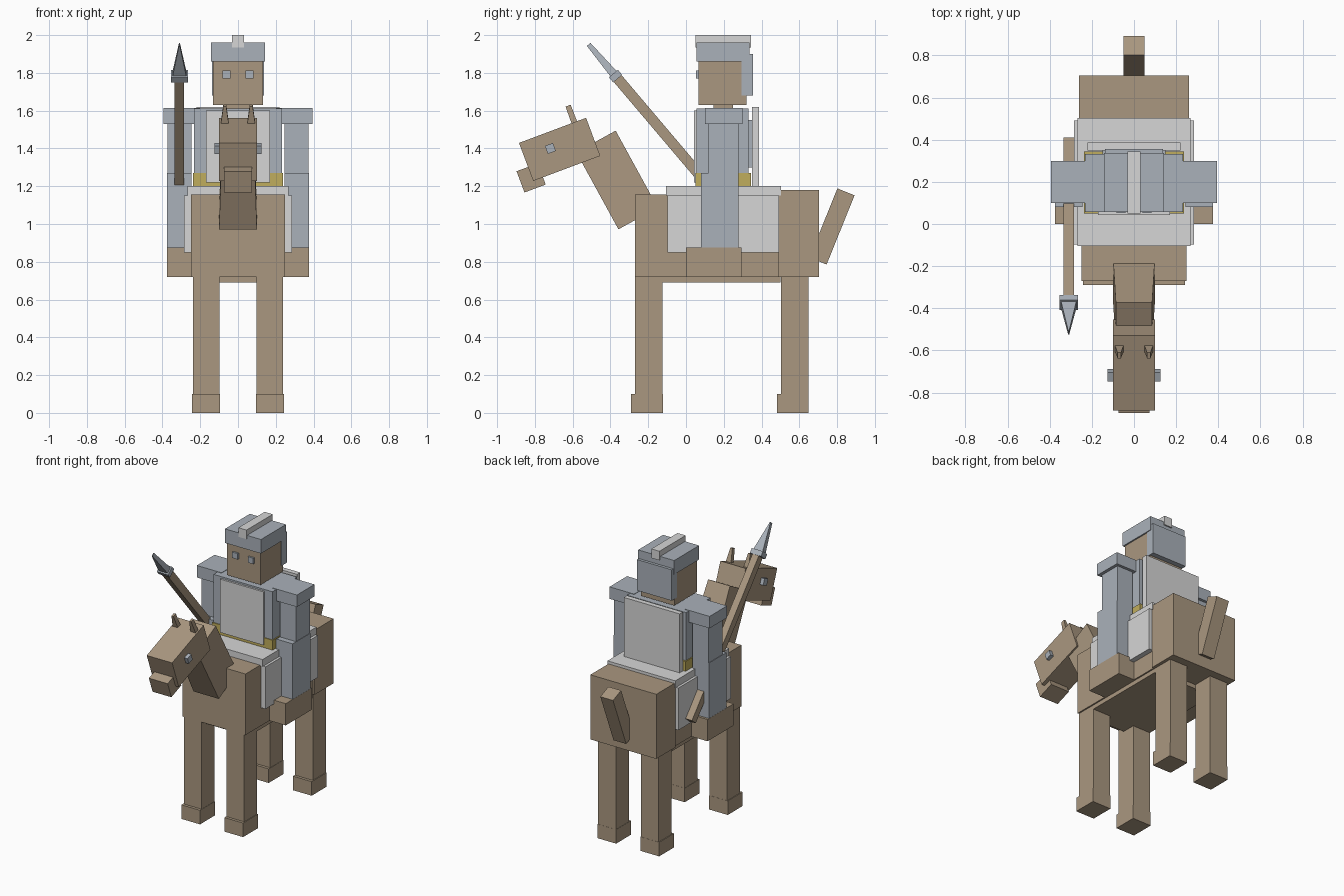
import bpy, bmesh
from math import radians, sin, cos
from mathutils import Matrix

cube = bpy.data.objects.get("Cube")
if cube:
    bpy.data.objects.remove(cube)


def material(name, r, g, b):
    m = bpy.data.materials.new(name)
    m.use_nodes = True
    m.diffuse_color = (r, g, b, 1)
    m.node_tree.nodes["Principled BSDF"].inputs["Base Color"].default_value = (r, g, b, 1)
    return m


BROWN = material("tan_brown", 0.40, 0.31, 0.215)
STEEL = material("steel_grey", 0.40, 0.44, 0.49)
WHITE = material("pale_grey", 0.67, 0.67, 0.67)
GOLD = material("dull_gold", 0.53, 0.42, 0.11)


def block(name, mat, centre, size, tilt=0, taper=(1, 1)):
    """Box tilted about x; taper scales the top end in x and y."""
    bm = bmesh.new()
    bmesh.ops.create_cube(bm, size=1)
    for v in bm.verts:
        if v.co.z > 0:
            v.co.x *= taper[0]
            v.co.y *= taper[1]
        v.co = [c * s for c, s in zip(v.co, size)]
    bm.transform(Matrix.Rotation(radians(tilt), 4, 'X'))
    mesh = bpy.data.meshes.new(name)
    bm.to_mesh(mesh)
    bm.free()
    mesh.materials.append(mat)
    ob = bpy.data.objects.new(name, mesh)
    ob.location = centre
    bpy.context.collection.objects.link(ob)
    return ob


def span(name, mat, x, y, z):
    """Upright box given by its limits."""
    lims = (x, y, z)
    return block(name, mat, [(a + b) / 2 for a, b in lims], [b - a for a, b in lims])


def wide(name, mat, half, y, z):
    return span(name, mat, (-half, half), y, z)


def pair(name, mat, x, y, z):
    span("left_" + name, mat, x, y, z)
    span("right_" + name, mat, (-x[1], -x[0]), y, z)


# Horse body
wide("horse_chest", BROWN, 0.248, (-0.27, 0.5), (0.72, 1.155))
wide("horse_belly", BROWN, 0.238, (-0.22, 0.5), (0.69, 0.74))
wide("horse_rump", BROWN, 0.26, (0.49, 0.705), (0.72, 1.18))
for end, y in (("front", -0.27), ("rear", 0.502)):
    pair(end + "_leg", BROWN, (0.098, 0.238), (y, y + 0.146), (0.05, 0.72))
    pair(end + "_hoof", BROWN, (0.096, 0.243), (y - 0.02, y + 0.147), (0, 0.1))
block("horse_tail", BROWN, (0, 0.773, 0.987), (0.1, 0.098, 0.395), -22)

# Horse neck and head
HEAD_TILT = 20.5
block("horse_neck", BROWN, (0, -0.365, 1.233), (0.2, 0.238, 0.465), 28.7, (0.86, 1))
block("horse_head", BROWN, (0, -0.669, 1.395), (0.2, 0.379, 0.215), HEAD_TILT)
block("horse_jaw", BROWN, (0, -0.82, 1.244), (0.148, 0.12, 0.12), HEAD_TILT)
for side, s in (("left", 1), ("right", -1)):
    block(side + "_horse_eye", STEEL, (s * 0.105, -0.718, 1.4), (0.04, 0.045, 0.045), HEAD_TILT)
    block(side + "_horse_ear", BROWN, (s * 0.07, -0.605, 1.575), (0.045, 0.032, 0.11),
          HEAD_TILT, (0.35, 0.9))

# Saddle blanket
wide("blanket_top", WHITE, 0.267, (-0.105, 0.502), (1.15, 1.2))
pair("blanket_flap", WHITE, (0.24, 0.285), (-0.098, 0.492), (0.85, 1.15))

# Rider torso
wide("torso", STEEL, 0.232, (0.056, 0.332), (1.2, 1.612))
wide("belt", GOLD, 0.238, (0.05, 0.345), (1.19, 1.27))
wide("chest_plate", WHITE, 0.17, (0.042, 0.07), (1.22, 1.6))
wide("back_panel", WHITE, 0.22, (0.35, 0.386), (1.2, 1.62))
wide("back_strap", STEEL, 0.15, (0.32, 0.36), (1.3, 1.55))

# Rider limbs
pair("shoulder_pad", STEEL, (0.2, 0.394), (0.1, 0.298), (1.53, 1.615))
pair("arm", STEEL, (0.245, 0.372), (0.12, 0.278), (1.2, 1.54))
pair("shin", STEEL, (0.245, 0.375), (0.08, 0.278), (0.86, 1.27))
pair("boot", BROWN, (0.24, 0.376), (0.0, 0.295), (0.72, 0.875))

# Rider head and helmet
wide("rider_neck", BROWN, 0.08, (0.145, 0.25), (1.6, 1.65))
wide("rider_head", BROWN, 0.132, (0.066, 0.32), (1.63, 1.88))
pair("rider_eye", STEEL, (0.04, 0.083), (0.053, 0.08), (1.77, 1.812))
wide("helmet_cap", STEEL, 0.142, (0.056, 0.336), (1.86, 1.96))
wide("helmet_back", STEEL, 0.137, (0.295, 0.356), (1.68, 1.9))
wide("helmet_crest", WHITE, 0.032, (0.05, 0.345), (1.935, 2.0))

# Spear, laid out along its own tilted axis from the collar
SPEAR_TILT = 40.3


def on_spear(d):
    a = radians(SPEAR_TILT)
    return (-0.31, -0.373 - d * sin(a), 1.783 + d * cos(a))


block("spear_shaft", BROWN, on_spear(-0.59), (0.05, 0.055, 1.18), SPEAR_TILT)
block("spear_collar", STEEL, on_spear(0.0), (0.088, 0.062, 0.035), SPEAR_TILT)
block("spear_tip", STEEL, on_spear(0.11), (0.078, 0.045, 0.22), SPEAR_TILT, (0.06, 0.55))
